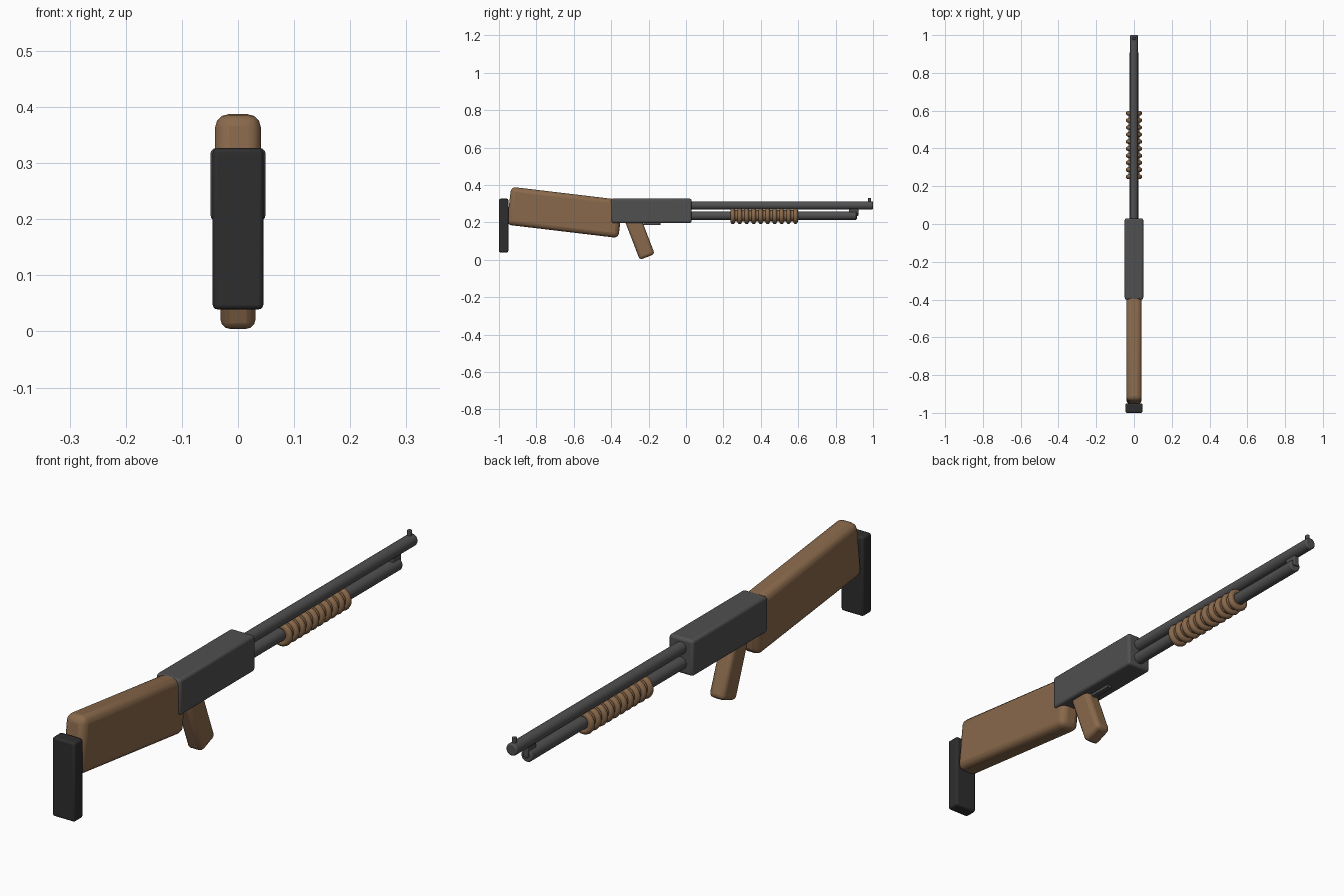
import bpy, math

if "Cube" in bpy.data.objects:
    bpy.data.objects.remove(bpy.data.objects["Cube"])


def material(name, rgb):
    m = bpy.data.materials.new(name)
    m.diffuse_color = (*rgb, 1)
    m.use_nodes = True
    m.node_tree.nodes["Principled BSDF"].inputs["Base Color"].default_value = m.diffuse_color
    return m


WOOD = material("brown wood", (0.25, 0.14, 0.07))
STEEL = material("dark grey steel", (0.08, 0.08, 0.08))
RUBBER = material("black rubber", (0.027, 0.027, 0.027))


def finish(name, mat, bevel, segments=3):
    ob = bpy.context.object
    ob.name = name
    ob.data.materials.append(mat)
    bpy.ops.object.transform_apply(location=False, rotation=False, scale=True)
    if bevel:
        b = ob.modifiers.new("bevel", "BEVEL")
        b.width, b.segments = bevel, segments
    bpy.ops.object.shade_smooth_by_angle(angle=math.radians(35))
    return ob


def box(name, mat, centre, size, tilt=0, bevel=0.008):
    bpy.ops.mesh.primitive_cube_add(size=1, location=centre, rotation=(tilt, 0, 0))
    bpy.context.object.scale = size
    return finish(name, mat, bevel)


def tube(name, mat, y0, y1, z, r, bevel=0.005):
    bpy.ops.mesh.primitive_cylinder_add(vertices=32, radius=r, depth=y1 - y0,
                                        location=(0, (y0 + y1) / 2, z),
                                        rotation=(math.pi / 2, 0, 0))
    return finish(name, mat, bevel, 2)


# Stock, pad, receiver, grip
box("butt_pad", RUBBER, (0, -0.975, 0.183), (0.09, 0.05, 0.287))
box("stock", WOOD, (0, -0.648, 0.2535), (0.082, 0.602, 0.204),
    math.radians(-6.8), 0.025)
box("receiver", STEEL, (0, -0.185, 0.262), (0.098, 0.43, 0.13), 0, 0.01)
box("pistol_grip", WOOD, (0, -0.252, 0.132), (0.062, 0.086, 0.25),
    math.radians(21), 0.016)
box("trigger_plate", STEEL, (0, -0.182, 0.192), (0.02, 0.09, 0.012), 0, 0.002)

# Barrel and magazine tube
tube("barrel", STEEL, 0.0, 1.0, 0.291, 0.022)
tube("magazine_tube", STEEL, 0.0, 0.913, 0.236, 0.0225)
box("barrel_clamp", STEEL, (0, 0.896, 0.254), (0.02, 0.05, 0.042), 0, 0.003)

# Front sight
bpy.ops.mesh.primitive_cylinder_add(vertices=16, radius=0.008, depth=0.03,
                                    location=(0, 0.982, 0.316))
finish("front_sight", STEEL, 0.002, 2)

# Ribbed pump handle
tube("pump_sleeve", WOOD, 0.24, 0.595, 0.236, 0.03, 0.003)
for i in range(10):
    bpy.ops.mesh.primitive_torus_add(major_radius=0.031, minor_radius=0.012,
                                     major_segments=32, minor_segments=12,
                                     location=(0, 0.25 + i * 0.0373, 0.234),
                                     rotation=(math.pi / 2, 0, 0))
    finish(f"pump_ring_{i + 1}", WOOD, 0)
